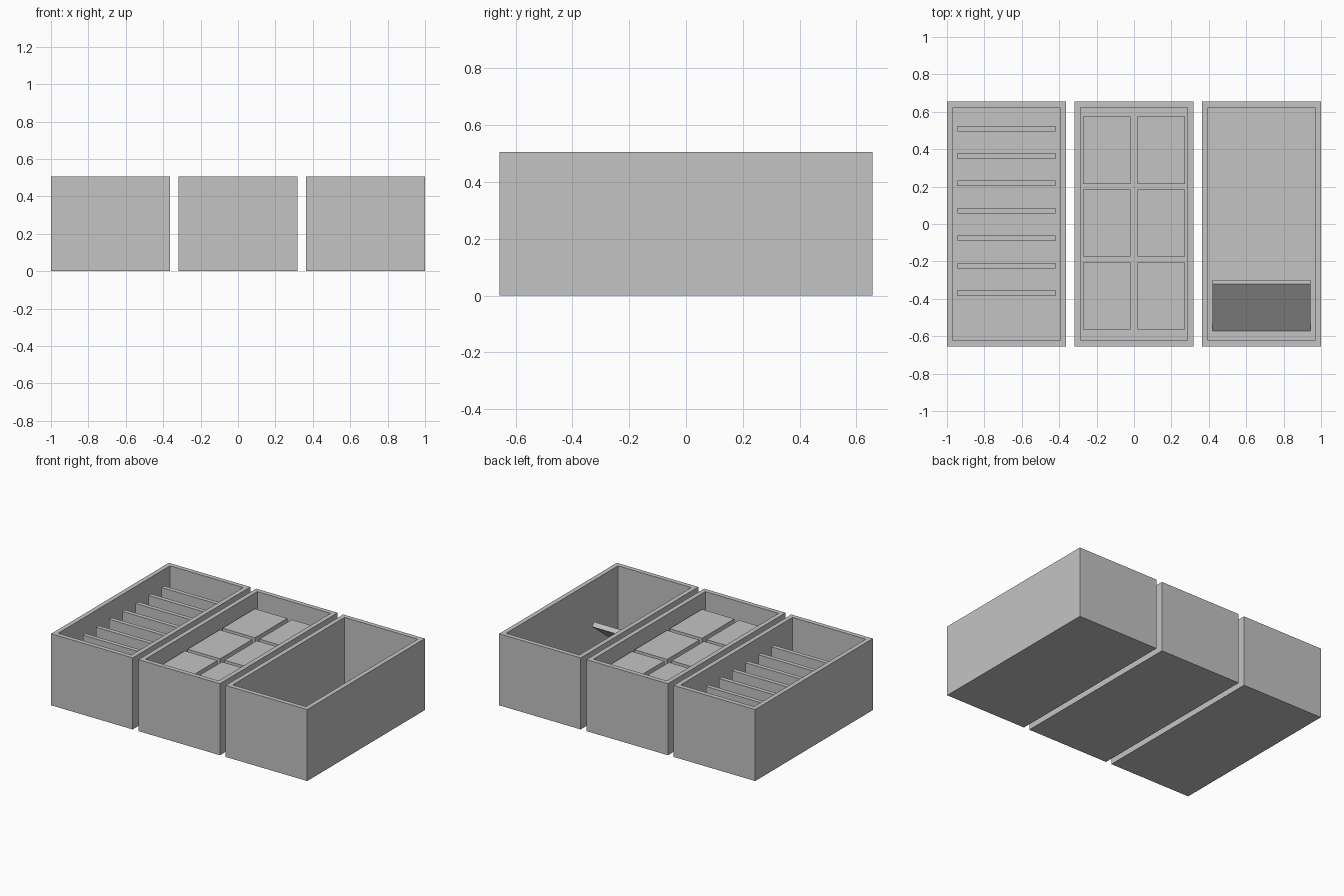
import bpy
import bmesh
import math
from mathutils import Matrix, Vector

old = bpy.data.objects.get("Cube")
if old:
    bpy.data.objects.remove(old, do_unlink=True)

# Overall tray dimensions
WIDTH, DEPTH, HEIGHT = 0.637, 1.312, 0.505
WALL, FLOOR = 0.046, 0.035
INSERT_TOP = 0.407
TRAY_X = 0.6815

grey = bpy.data.materials.new("plain_grey")
grey.use_nodes = True
colour = (0.55, 0.55, 0.55, 1)
grey.diffuse_color = colour
grey.node_tree.nodes["Principled BSDF"].inputs["Base Color"].default_value = colour


def finish(name, bm):
    mesh = bpy.data.meshes.new(name)
    bm.to_mesh(mesh)
    bm.free()
    mesh.materials.append(grey)
    obj = bpy.data.objects.new(name, mesh)
    bpy.context.collection.objects.link(obj)
    return obj


def box(name, size, centre, tilt=0):
    bm = bmesh.new()
    matrix = (Matrix.Translation(centre) @ Matrix.Rotation(tilt, 4, "X")
              @ Matrix.Diagonal((*size, 1)))
    bmesh.ops.create_cube(bm, size=1, matrix=matrix)
    return finish(name, bm)


def tray(name, x):
    # Solid box whose top is inset for the rim and pushed down to the floor
    bm = bmesh.new()
    matrix = (Matrix.Translation((x, 0, HEIGHT / 2))
              @ Matrix.Diagonal((WIDTH, DEPTH, HEIGHT, 1)))
    bmesh.ops.create_cube(bm, size=1, matrix=matrix)
    top = max(bm.faces, key=lambda f: f.calc_center_median().z)
    bmesh.ops.inset_region(bm, faces=[top], thickness=WALL)
    well = bmesh.ops.extrude_discrete_faces(bm, faces=[top])["faces"][0]
    bmesh.ops.translate(bm, verts=well.verts, vec=(0, 0, FLOOR - HEIGHT))
    bmesh.ops.recalc_face_normals(bm, faces=bm.faces)
    return finish(name, bm)


tray("divider_tray", -TRAY_X)
tray("block_tray", 0)
tray("ramp_tray", TRAY_X)

insert_height = INSERT_TOP - FLOOR
insert_z = FLOOR + insert_height / 2

# Seven upright dividers
for i in range(7):
    box(f"divider_{i + 1}", (0.522, 0.03, insert_height),
        (-TRAY_X, 0.51 - i * 0.1465, insert_z))

# Two columns of three raised blocks, separated by narrow slots
for side, label in ((-1, "right"), (1, "left")):
    for row in range(3):
        box(f"{label}_block_{row + 1}", (0.254, 0.36, insert_height),
            (side * 0.1445, 0.005 + (row - 1) * 0.39, insert_z))

# Tilted plate rising from the floor near the front
tilt = math.radians(38)
thickness = 0.034
start, run = Vector((TRAY_X, -0.572, FLOOR)), 0.252
length = run / math.cos(tilt)
along = Vector((0, math.cos(tilt), math.sin(tilt)))
normal = Vector((0, -math.sin(tilt), math.cos(tilt)))
box("ramp_plate", (0.522, length, thickness),
    start + along * length / 2 - normal * thickness / 2, tilt)
